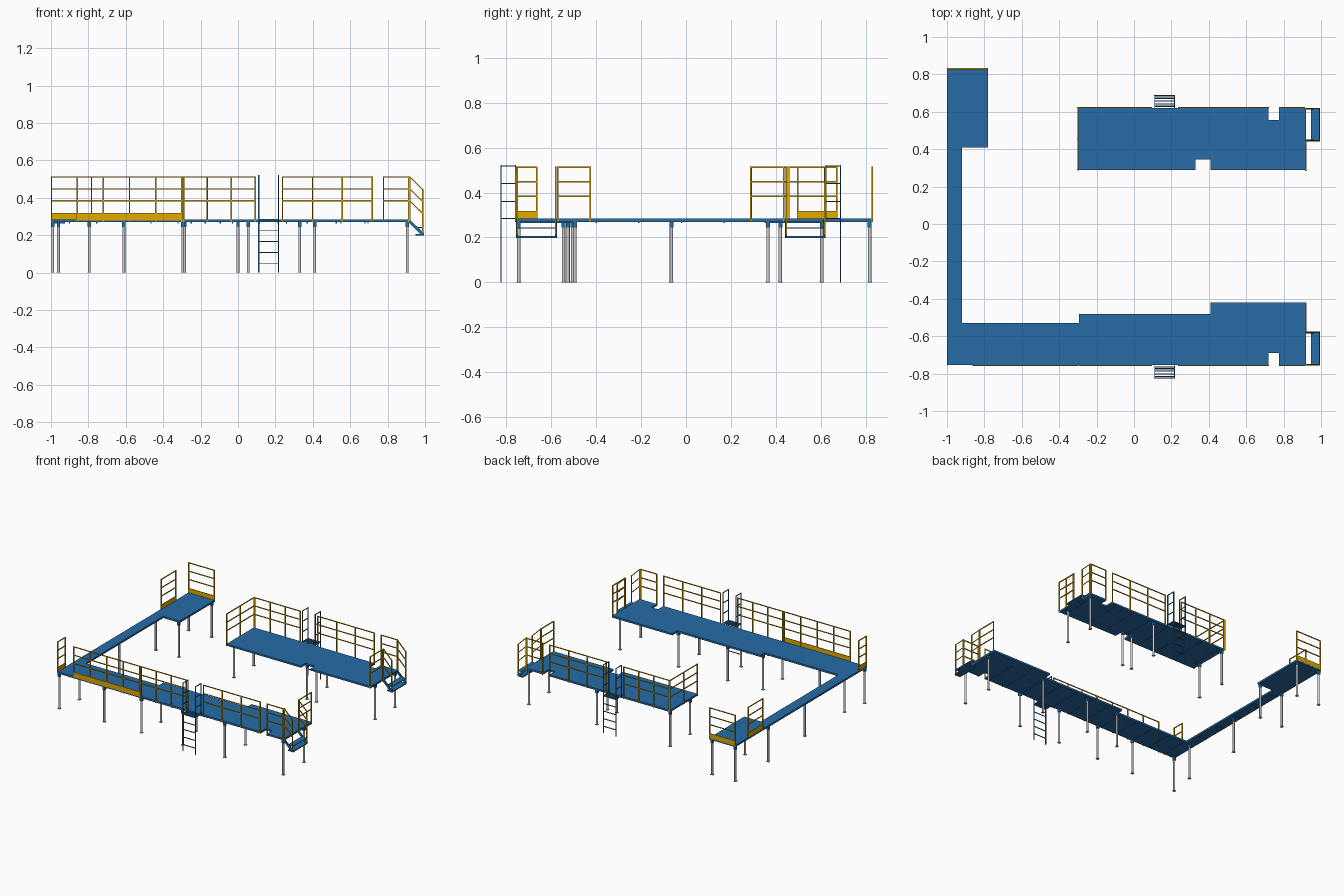
import bpy, bmesh
from mathutils import Vector, Matrix

if "Cube" in bpy.data.objects:
    bpy.data.objects.remove(bpy.data.objects["Cube"])

TOP, FLOOR = 0.284, 0.27           # deck top and underside
RAILS = (0.512, 0.448, 0.384)      # guard rail heights


def material(name, rgb):
    m = bpy.data.materials.new(name)
    m.diffuse_color = (*rgb, 1)
    m.use_nodes = True
    m.node_tree.nodes["Principled BSDF"].inputs["Base Color"].default_value = m.diffuse_color
    return m


BLUE = material("blue_paint", (0.02, 0.15, 0.38))
GOLD = material("yellow_paint", (0.75, 0.40, 0.0))


def finish(bm, name, mat=None, smooth=False):
    bmesh.ops.recalc_face_normals(bm, faces=bm.faces)
    me = bpy.data.meshes.new(name)
    bm.to_mesh(me)
    bm.free()
    ob = bpy.data.objects.new(name, me)
    bpy.context.collection.objects.link(ob)
    if mat:
        me.materials.append(mat)
    if smooth:
        bpy.context.view_layer.objects.active = ob
        ob.select_set(True)
        bpy.ops.object.shade_smooth_by_angle()
        ob.select_set(False)
    return ob


def box(bm, x0, x1, y0, y1, z0, z1):
    c = Matrix.Translation(((x0 + x1) / 2, (y0 + y1) / 2, (z0 + z1) / 2))
    bmesh.ops.create_cube(bm, size=1, matrix=c @ Matrix.Diagonal((x1 - x0, y1 - y0, z1 - z0, 1)))


def bar(bm, a, b, w=0.007, h=None):
    # Rectangular bar between two points
    a, b = Vector(a), Vector(b)
    d = b - a
    rot = Matrix.Identity(4) if abs(d.x) + abs(d.y) < 1e-6 else d.to_track_quat('Z', 'Y').to_matrix().to_4x4()
    m = Matrix.Translation((a + b) / 2) @ rot @ Matrix.Diagonal((w, h or w, d.length, 1))
    bmesh.ops.create_cube(bm, size=1, matrix=m)


def slab(name, outline):
    bm = bmesh.new()
    f = bm.faces.new([bm.verts.new((x, y, FLOOR)) for x, y in outline])
    r = bmesh.ops.extrude_face_region(bm, geom=[f])
    bmesh.ops.translate(bm, vec=(0, 0, TOP - FLOOR),
                        verts=[v for v in r["geom"] if isinstance(v, bmesh.types.BMVert)])
    finish(bm, name, BLUE)


# Deck plates
slab("long_deck", [(-1, -.755), (.72, -.755), (.72, -.69), (.775, -.69), (.775, -.755),
                   (.92, -.755), (.92, -.42), (.41, -.42), (.41, -.48), (-.295, -.48),
                   (-.295, -.53), (-.92, -.53), (-.92, .41), (-.78, .41), (-.78, .832), (-1, .832)])
slab("short_deck", [(-.3, .29), (.33, .29), (.33, .345), (.41, .345), (.41, .29), (.92, .29),
                    (.92, .62), (.775, .62), (.775, .555), (.72, .555), (.72, .62), (-.3, .62)])

# Joists below the decks
bm = bmesh.new()
for i in range(12):
    x = -.9 + i * .145
    box(bm, x - .003, x + .003, -.75, -.535 if x < -.3 else -.485, .264, FLOOR)
for i in range(7):
    x = -.25 + i * .155
    box(bm, x - .003, x + .003, .35, .61, .264, FLOOR)
for i in range(5):
    y = -.4 + i * .19
    box(bm, -.995, -.925, y - .003, y + .003, .264, FLOOR)
finish(bm, "joists", BLUE)

# Legs with foot plates and blue head plates
legs = [(x, -.745) for x in (-.99, -.61, -.295, .055, .41, .905)]
legs += [(-.96, -.545), (-.285, -.525), (0, -.505), (.41, -.495), (.905, -.495)]
legs += [(-.96, -.065), (-.99, .42), (-.795, .42), (-.99, .818), (-.795, .818)]
legs += [(x, y) for x in (-.29, .33, .905) for y in (.365, .605)] + [(.41, .365)]
bm, heads = bmesh.new(), bmesh.new()
for x, y in legs:
    bmesh.ops.create_cone(bm, cap_ends=True, segments=16, radius1=.0075, radius2=.0075, depth=.25,
                          matrix=Matrix.Translation((x, y, .125)))
    box(bm, x - .01, x + .01, y - .01, y + .01, 0, .004)
    box(heads, x - .009, x + .009, y - .009, y + .009, .245, FLOOR)
finish(bm, "legs", smooth=True)
finish(heads, "leg_heads", BLUE)


def guard(name, a, b, posts, toe=False):
    # Guard rail from a to b with evenly spaced posts and optional toe board
    bm = bmesh.new()
    a, b = Vector((*a, 0)), Vector((*b, 0))
    for i in range(posts):
        p = a.lerp(b, i / (posts - 1))
        bar(bm, p + Vector((0, 0, FLOOR)), p + Vector((0, 0, .515)))
    for z in RAILS:
        bar(bm, a + Vector((0, 0, z)), b + Vector((0, 0, z)), .006)
    if toe:
        n = .0025
        box(bm, min(a.x, b.x) - n, max(a.x, b.x) + n, min(a.y, b.y) - n,
            max(a.y, b.y) + n, TOP - .004, .318)
    finish(bm, name, GOLD)


F, B, E, W = -.757, .623, .919, -.997
guard("front_toe_rail", (-.86, F), (-.3, F), 5, True)
guard("front_mid_rail", (-.29, F), (.092, F), 4)
guard("west_corner_rail", (W, F + .003), (W, -.665), 2, True)
guard("west_pad_rail", (W, .497), (W, .672), 2, True)
guard("back_pad_rail", (W, .83), (-.783, .83), 2, True)
guard("short_deck_west_rail", (-.3, .29), (-.3, B), 3)
guard("short_deck_back_rail", (-.293, B), (.092, B), 4)
for label, y in (("front", F), ("back", B)):
    guard(label + "_east_rail", (.238, y), (.718, y), 4)
    guard(label + "_corner_rail", (.778, y), (E - .007, y), 2)
guard("front_end_rail", (E, -.572), (E, -.426), 2)
guard("back_end_rail", (E, .288), (E, .435), 2)


def stairs(label, y0, y1):
    # Short stair at the deck end with sloped hand rails
    st, hr = bmesh.new(), bmesh.new()
    for y in (y0, y1):
        bar(st, (.915, y, .276), (.99, y, .204), .009, .016)
        for z in RAILS:
            bar(hr, (E, y, z), (.988, y, z - .068), .006)
        bar(hr, (E, y, FLOOR), (E, y, .515))
        bar(hr, (.988, y, .205), (.988, y, .447))
    box(st, .947, .992, y0, y1, .239, .244)
    box(st, .95, .994, y0, y1, .198, .206)
    finish(st, label + "_stairs", BLUE)
    finish(hr, label + "_stair_rails", GOLD)


stairs("front", -.752, -.58)
stairs("back", .446, .617)


def ladder(label, edge, s):
    # Access ladder: long outer rails, hand loops and a slatted step-off; s is the outward direction
    bm = bmesh.new()
    out, near = edge + s * .068, edge + s * .004
    for x in (.111, .217):
        bar(bm, (x, out, 0), (x, out, .522), .006)
        bar(bm, (x, near, FLOOR), (x, near, .522), .005)
        for z in (.519, .44, .36, .284):
            bar(bm, (x, near, z), (x, out, z), .005)
    for i in range(5):
        z = .05 + i * .058
        bar(bm, (.111, out, z), (.217, out, z), .005)
    for i in range(8):
        y = edge + s * (.008 + i * .0085)
        bar(bm, (.111, y, .284), (.217, y, .284), .004)
    finish(bm, label + "_ladder", BLUE)


ladder("front", -.756, -1)
ladder("back", .62, 1)
